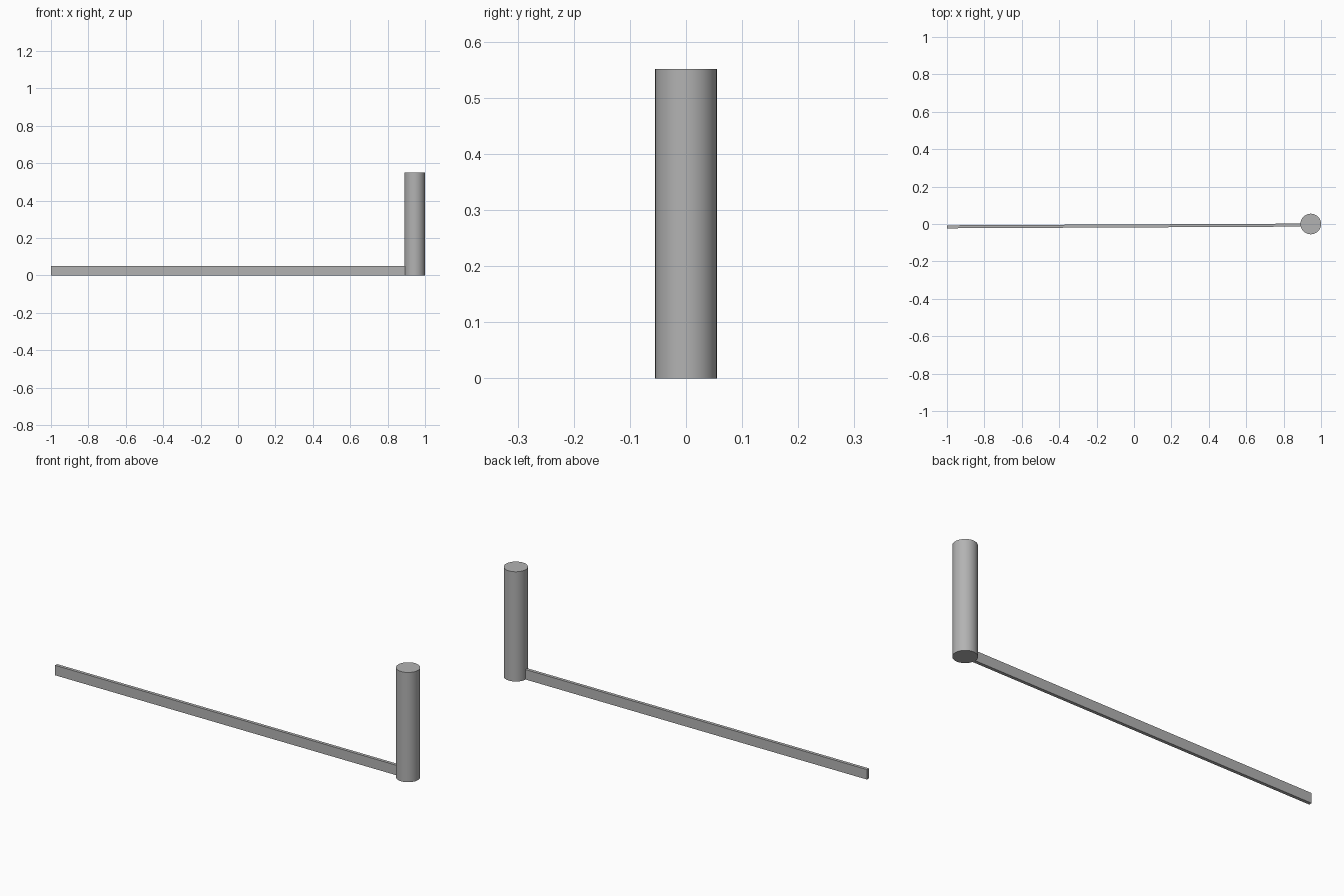
import bpy, bmesh, math

if "Cube" in bpy.data.objects:
    bpy.data.objects.remove(bpy.data.objects["Cube"])

# Dark grey finish shared by both parts
grey = bpy.data.materials.new("dark_grey")
grey.diffuse_color = (0.45, 0.45, 0.45, 1)
grey.use_nodes = True
grey.node_tree.nodes["Principled BSDF"].inputs["Base Color"].default_value = grey.diffuse_color

# Upright round post
R, H, CX = 0.055, 0.551, 0.945
bpy.ops.mesh.primitive_cylinder_add(vertices=64, radius=R, depth=H, location=(CX, 0, H / 2))
post = bpy.context.object
post.name = "post"
bpy.ops.object.shade_smooth_by_angle(angle=math.radians(30))
post.data.materials.append(grey)

# Long thin flat bar, slightly skewed, running into the post
THICK, BAR_H = 0.016, 0.05
x0, y0 = -1.0, -0.015
x1, y1 = CX - R + 0.005, -0.006
mesh = bpy.data.meshes.new("bar")
bar = bpy.data.objects.new("bar", mesh)
bpy.context.collection.objects.link(bar)
bm = bmesh.new()
t = THICK / 2
base = bm.faces.new([bm.verts.new(p) for p in
                     ((x0, y0 - t, 0), (x0, y0 + t, 0), (x1, y1 + t, 0), (x1, y1 - t, 0))])
ext = bmesh.ops.extrude_face_region(bm, geom=[base])
bmesh.ops.translate(bm, vec=(0, 0, BAR_H),
                    verts=[v for v in ext["geom"] if isinstance(v, bmesh.types.BMVert)])
bmesh.ops.recalc_face_normals(bm, faces=bm.faces)
bm.to_mesh(mesh)
bm.free()
mesh.materials.append(grey)
